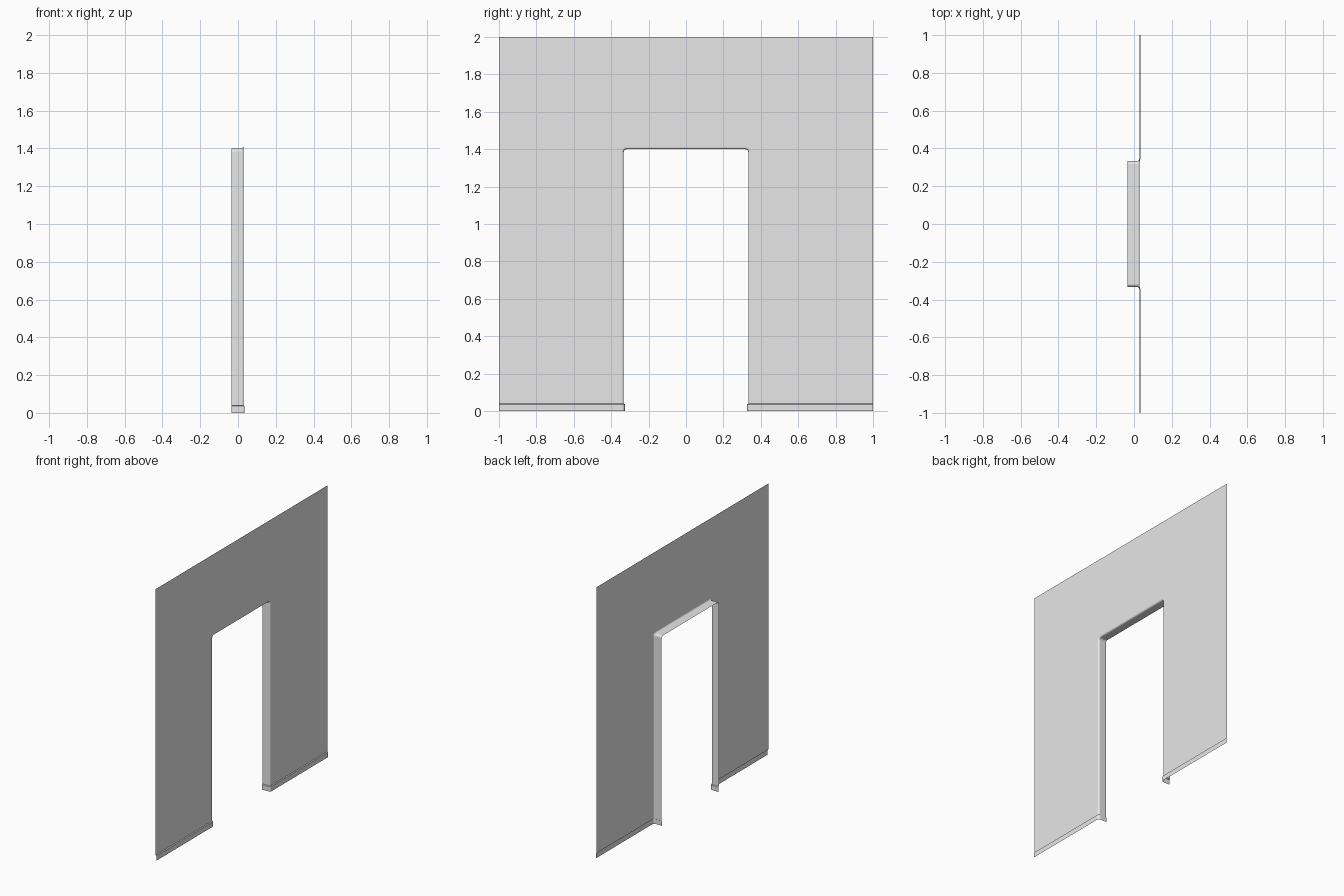
import bpy
import bmesh
from math import sin, cos, pi

if "Cube" in bpy.data.objects:
    bpy.data.objects.remove(bpy.data.objects["Cube"])

BACK, FACE = -0.035, 0.028      # back edge of the lining, plane of the wall
HALF, TOP = 0.333, 1.4          # opening half width and height
ROUND, CORNER = 0.012, 0.015    # rounded arris, rounded upper corners
SKIRT_H, SKIRT_D = 0.04, 0.006  # skirting height and depth

grey = bpy.data.materials.new("plaster grey")
grey.use_nodes = True
grey.diffuse_color = (0.8, 0.8, 0.8, 1)
grey.node_tree.nodes["Principled BSDF"].inputs["Base Color"].default_value = (0.8, 0.8, 0.8, 1)


def make(name, bm):
    mesh = bpy.data.meshes.new(name)
    bm.to_mesh(mesh)
    bm.free()
    obj = bpy.data.objects.new(name, mesh)
    bpy.context.collection.objects.link(obj)
    mesh.materials.append(grey)


def bridge(bm, rows):
    for a, b in zip(rows, rows[1:]):
        for i in range(len(a) - 1):
            bm.faces.new((a[i], a[i + 1], b[i + 1], b[i]))


def arris(steps=4):
    """Pairs of x and outward spread, from the lining round to the wall."""
    angles = [i / steps * pi / 2 for i in range(steps + 1)]
    return [(FACE - ROUND + ROUND * sin(a), ROUND * (1 - cos(a))) for a in angles]


def arch(spread, steps=3):
    """Opening outline in y and z, widened by spread."""
    r = CORNER + spread
    angles = [i / steps * pi / 2 for i in range(steps + 1)]
    side = [(HALF - CORNER + r * cos(a), TOP - CORNER + r * sin(a)) for a in angles]
    side.insert(0, (HALF + spread, SKIRT_H))
    return side + [(-y, z) for y, z in reversed(side)]


# wall sheet with its rounded door lining
bm = bmesh.new()
rows = [[bm.verts.new((x, y, z)) for y, z in arch(s)]
        for x, s in [(BACK, 0)] + arris()]
bridge(bm, rows)
outer = [bm.verts.new((FACE, y, z))
         for y, z in ((-1, SKIRT_H), (-1, 2), (1, 2), (1, SKIRT_H))]
bm.faces.new(outer + rows[-1])
bmesh.ops.recalc_face_normals(bm, faces=bm.faces)
wall = max(bm.faces, key=lambda f: f.calc_area())
if wall.normal.x < 0:
    bmesh.ops.reverse_faces(bm, faces=bm.faces)
make("wall_and_door_lining", bm)


# skirting strips that turn into the opening
def plan(depth):
    d = depth / ROUND
    pts = [(BACK, HALF - depth)]
    for x, s in arris():
        nx = (x - FACE + ROUND) / ROUND
        ny = 1 - s / ROUND
        pts.append((x + depth * nx, HALF + s - depth * ny))
    return pts + [(FACE + depth, 1)]


for name, side in (("skirting_back", 1), ("skirting_front", -1)):
    bm = bmesh.new()
    levels = ((0, SKIRT_H), (SKIRT_D, SKIRT_H - 0.004), (SKIRT_D, 0))
    bridge(bm, [[bm.verts.new((x, side * y, z)) for x, y in plan(d)]
                for d, z in levels])
    bmesh.ops.recalc_face_normals(bm, faces=bm.faces)
    if max(bm.faces, key=lambda f: f.calc_area()).normal.x < 0:
        bmesh.ops.reverse_faces(bm, faces=bm.faces)
    make(name, bm)
